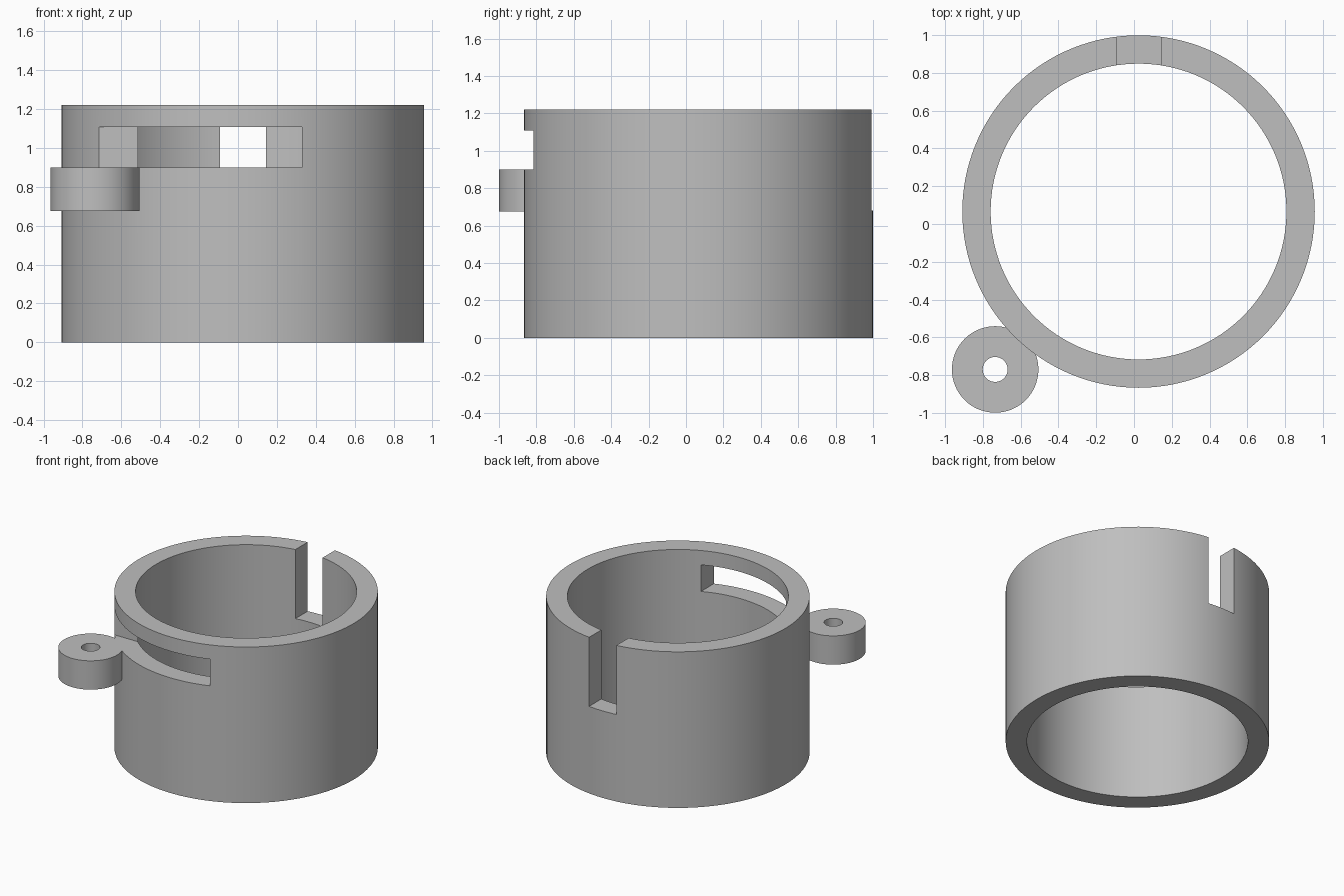
import bpy
import math

cube = bpy.data.objects.get("Cube")
if cube:
    bpy.data.objects.remove(cube, do_unlink=True)

grey = bpy.data.materials.new("plain_grey")
grey.use_nodes = True
colour = (0.52, 0.52, 0.52, 1)
grey.diffuse_color = colour
grey.node_tree.nodes["Principled BSDF"].inputs["Base Color"].default_value = colour


def cylinder(name, centre, radius, low, high, sides):
    bpy.ops.mesh.primitive_cylinder_add(
        vertices=sides, radius=radius, depth=high - low,
        location=(*centre, (low + high) / 2))
    ob = bpy.context.object
    ob.name = name
    ob.data.materials.append(grey)
    return ob


def box(name, low, high):
    bpy.ops.mesh.primitive_cube_add(
        size=1, location=[(a + b) / 2 for a, b in zip(low, high)])
    ob = bpy.context.object
    ob.name = name
    ob.scale = [b - a for a, b in zip(low, high)]
    ob.data.materials.append(grey)
    return ob


def combine(target, tool, operation="DIFFERENCE"):
    mod = target.modifiers.new(tool.name, "BOOLEAN")
    mod.operation = operation
    mod.solver = "EXACT"
    mod.object = tool
    bpy.context.view_layer.objects.active = target
    bpy.ops.object.modifier_apply(modifier=mod.name)
    bpy.data.objects.remove(tool, do_unlink=True)


RING = (0.024, 0.066)
LUG = (-0.735, -0.77)
HEIGHT = 1.22

# Round sleeve with a side lug
body = cylinder("slotted_sleeve", RING, 0.933, 0, HEIGHT, 128)
combine(body, cylinder("lug", LUG, 0.229, 0.675, 0.9, 64), "UNION")

# Bore and lug hole
combine(body, cylinder("bore", RING, 0.783, -0.1, HEIGHT + 0.1, 128))
combine(body, cylinder("lug_hole", LUG, 0.066, 0.5, 1.1, 48))

# Open slot at the back, window at the front
combine(body, box("back_slot", (-0.092, 0.5, 0.68), (0.144, 1.2, HEIGHT + 0.1)))
combine(body, box("front_window", (-1.2, -1.2, 0.9), (0.329, -0.503, 1.108)))

# Smooth walls with crisp rims
bpy.ops.object.select_all(action="DESELECT")
body.select_set(True)
bpy.context.view_layer.objects.active = body
bpy.ops.object.shade_smooth_by_angle(angle=math.radians(30))
